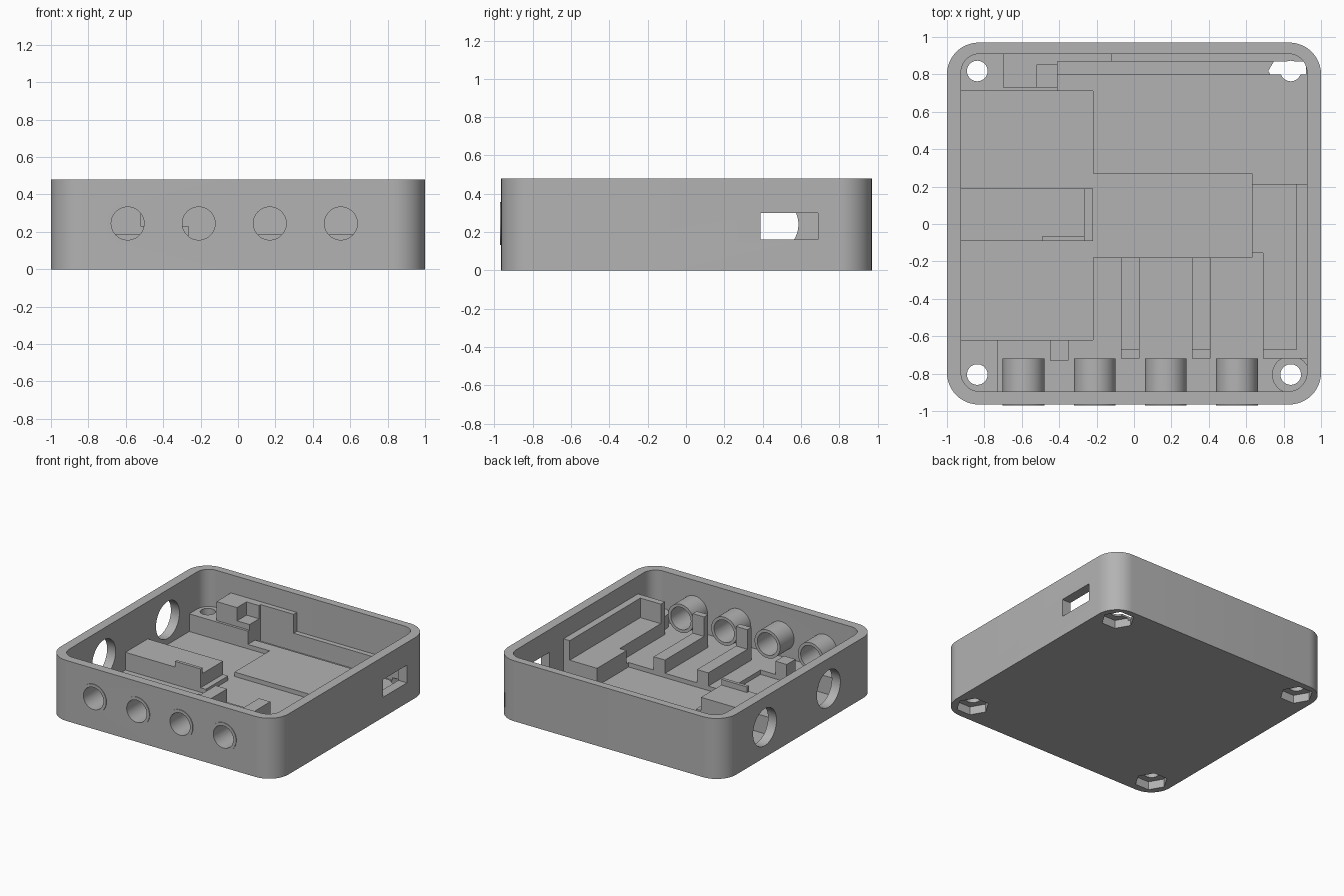
import bpy, bmesh, math
from mathutils import Matrix

old = bpy.data.objects.get("Cube")
if old:
    bpy.data.objects.remove(old)

grey = bpy.data.materials.new("plain grey")
grey.use_nodes = True
grey.diffuse_color = (0.45, 0.45, 0.45, 1)
grey.node_tree.nodes["Principled BSDF"].inputs["Base Color"].default_value = grey.diffuse_color


def finish(name, bm):
    mesh = bpy.data.meshes.new(name)
    bmesh.ops.recalc_face_normals(bm, faces=bm.faces)
    bm.to_mesh(mesh)
    bm.free()
    ob = bpy.data.objects.new(name, mesh)
    bpy.context.collection.objects.link(ob)
    mesh.materials.append(grey)
    return ob


def block(name, x0, x1, y0, y1, z0, z1):
    bm = bmesh.new()
    bmesh.ops.create_cube(bm, size=1)
    for v in bm.verts:
        v.co = ((x0, x1)[v.co.x > 0], (y0, y1)[v.co.y > 0], (z0, z1)[v.co.z > 0])
    return finish(name, bm)


def rounded_block(name, x0, x1, y0, y1, z0, z1, r):
    # extrude a rectangle with rounded corners
    bm = bmesh.new()
    ring = []
    corners = ((x1 - r, y1 - r), (x0 + r, y1 - r), (x0 + r, y0 + r), (x1 - r, y0 + r))
    for i, (cx, cy) in enumerate(corners):
        for k in range(13):
            a = math.pi / 2 * (i + k / 12)
            ring.append(bm.verts.new((cx + r * math.cos(a), cy + r * math.sin(a), z0)))
    face = bm.faces.new(ring)
    ext = bmesh.ops.extrude_face_region(bm, geom=[face])
    top = [g for g in ext["geom"] if isinstance(g, bmesh.types.BMVert)]
    bmesh.ops.translate(bm, verts=top, vec=(0, 0, z1 - z0))
    return finish(name, bm)


def cylinder(name, centre, radius, length, axis="Z", sides=48):
    turn = {"X": Matrix.Rotation(math.pi / 2, 4, "Y"),
            "Y": Matrix.Rotation(math.pi / 2, 4, "X"),
            "Z": Matrix.Identity(4)}[axis]
    bm = bmesh.new()
    bmesh.ops.create_cone(bm, cap_ends=True, segments=sides, radius1=radius, radius2=radius,
                          depth=length, matrix=Matrix.Translation(centre) @ turn)
    return finish(name, bm)


def cut(target, cutter):
    mod = target.modifiers.new("cut", "BOOLEAN")
    mod.operation = "DIFFERENCE"
    mod.solver = "EXACT"
    mod.object = cutter
    bpy.context.view_layer.objects.active = target
    bpy.ops.object.modifier_apply(modifier=mod.name)
    bpy.data.objects.remove(cutter)


FLOOR, PLATFORM, RAIL = 0.08, 0.185, 0.34
LOW = FLOOR - 0.01
knob_xs = (-0.59, -0.21, 0.17, 0.55)
bolts = [(x, y) for x in (-0.838, 0.838) for y in (-0.805, 0.818)]

# Tray body with hollow inside
tray = rounded_block("tray", -1, 1, -0.965, 0.97, 0, 0.48, 0.17)
cut(tray, rounded_block("cavity", -0.925, 0.925, -0.895, 0.91, FLOOR, 0.6, 0.1))

# Recesses in the floor
for x0, x1, y0, y1 in ((-0.925, -0.22, 0.19, 0.71), (-0.925, -0.22, -0.62, -0.09),
                       (-0.22, 0.63, -0.18, 0.27), (-0.41, 0.92, 0.80, 0.87)):
    cut(tray, block("recess", x0, x1, y0, y1, 0.045, 0.12))

# Openings in the walls
for y in (0.44, -0.36):
    cut(tray, cylinder("socket_hole", (-0.97, y, 0.24), 0.147, 0.3, "X"))
cut(tray, block("port_hole", 0.8, 1.1, 0.39, 0.69, 0.16, 0.30))
for x in knob_xs:
    cut(tray, cylinder("knob_hole", (x, -0.93, 0.245), 0.088, 0.3, "Y"))

# Hexagonal nut pockets and bolt holes
for x, y in bolts:
    bm_hex = cylinder("nut_pocket", (x, y, 0), 0.12, 0.13, sides=6)
    # put corners on the x axis
    if not any(abs(v.co.x - x - 0.12) < 0.001 for v in bm_hex.data.vertices):
        bm_hex.data.transform(Matrix.Translation((x, y, 0)) @ Matrix.Rotation(math.pi / 6, 4, "Z")
                              @ Matrix.Translation((-x, -y, 0)))
    cut(tray, bm_hex)
    cut(tray, cylinder("bolt_hole", (x, y, 0.2), 0.055, 0.6))

# Knob sleeves behind the front wall
sleeves = []
for i, x in enumerate(knob_xs):
    sleeve = cylinder(f"knob_sleeve_{i + 1}", (x, -0.845, 0.245), 0.112, 0.25, "Y")
    cut(sleeve, cylinder("bore", (x, -0.845, 0.245), 0.088, 0.5, "Y"))
    sleeves.append(sleeve)

# Platforms at the corners, drilled for the bolts
corner_back = block("back_corner_platform", -0.94, -0.41, 0.71, 0.92, LOW, PLATFORM)
corner_front = block("front_corner_platform", -0.94, -0.73, -0.91, -0.62, LOW, PLATFORM)
boss = cylinder("bolt_boss", (0.838, -0.805, (LOW + PLATFORM) / 2), 0.1, PLATFORM - LOW)
back_ledge = block("back_ledge", -0.41, 0.94, 0.87, 0.93, LOW, PLATFORM)
for part, (x, y) in ((corner_back, bolts[1]), (corner_front, bolts[0]),
                     (boss, bolts[2]), (back_ledge, bolts[3])):
    cut(part, cylinder("bolt_hole", (x, y, 0.2), 0.055, 0.6))

# Supports on the left
block("socket_divider", -0.94, -0.265, -0.09, 0.19, 0.04, PLATFORM)
block("divider_lip", -0.49, -0.265, -0.09, -0.065, 0.15, 0.23)
block("short_rib", -0.45, -0.35, -0.73, -0.62, LOW, PLATFORM)

# Back stop blocks
block("back_stop", -0.70, -0.52, 0.73, 0.92, 0.15, 0.335)
block("back_stop_step", -0.52, -0.41, 0.73, 0.85, 0.15, 0.23)
block("back_stop_link", -0.52, -0.41, 0.85, 0.92, 0.15, 0.335)
block("back_plate", -0.41, -0.12, 0.87, 0.92, 0.15, 0.335)

# Ribs between the knobs with upright end stops
for x in (-0.07, 0.31):
    block("rib", x, x + 0.10, -0.67, -0.18, LOW, PLATFORM)
    block("rib_stop", x, x + 0.10, -0.72, -0.67, LOW, RAIL)

# Stepped platform and rail on the right
block("side_platform", 0.63, 0.88, -0.155, 0.215, 0.04, PLATFORM)
block("side_platform_arm", 0.69, 0.88, -0.68, -0.155, LOW, PLATFORM)
block("side_rail", 0.87, 0.94, -0.70, 0.215, LOW, RAIL)
block("side_rail_stop", 0.69, 0.93, -0.72, -0.67, LOW, RAIL)

# Smooth the round walls, keep edges sharp
for ob in [tray, boss] + sleeves:
    bpy.ops.object.select_all(action="DESELECT")
    ob.select_set(True)
    bpy.context.view_layer.objects.active = ob
    bpy.ops.object.shade_smooth_by_angle(angle=math.radians(30))
